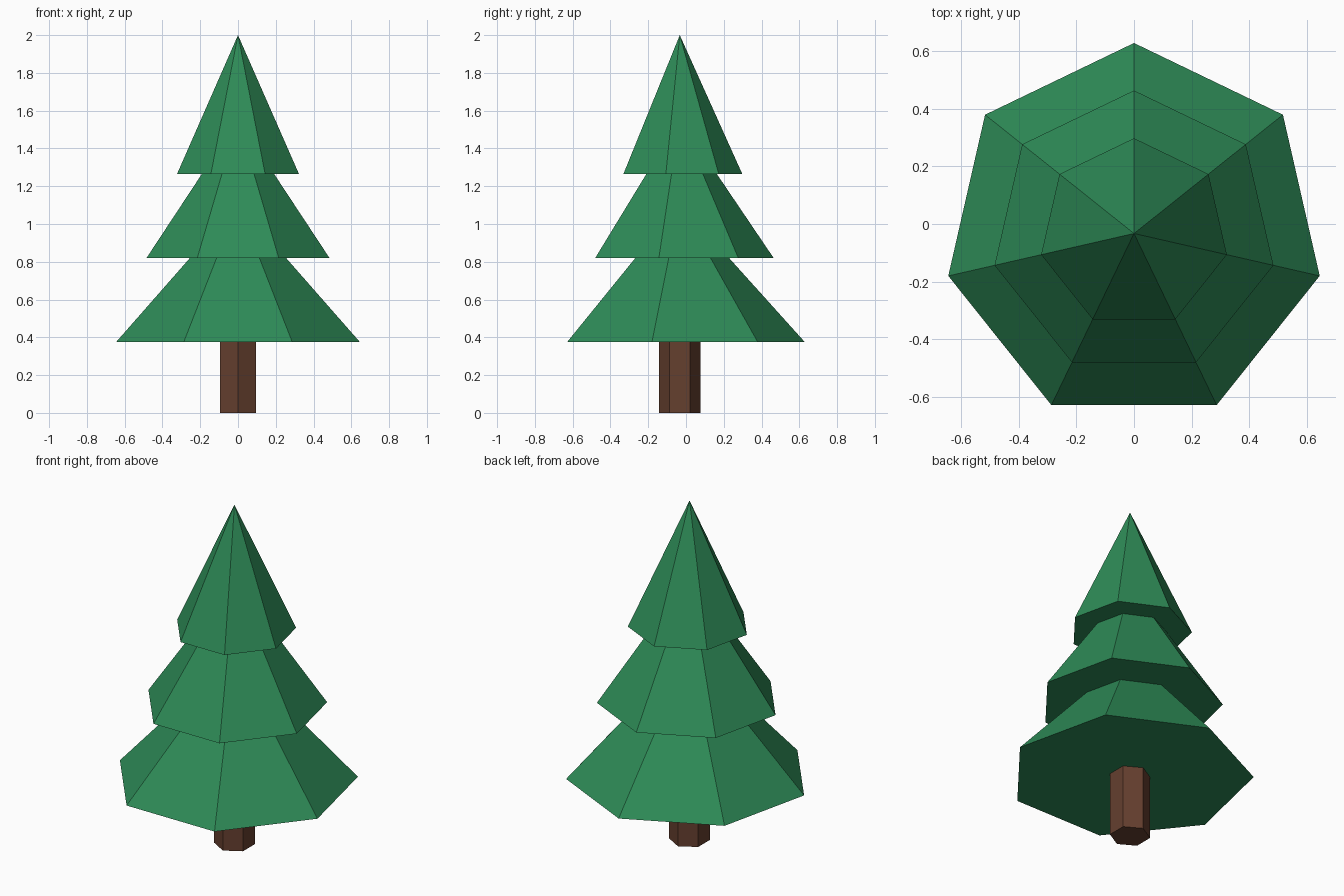
import bpy
import bmesh
from mathutils import Matrix

AXIS_Y = -0.033       # the odd-sided outline puts the tree's axis behind centre
TIER_HEIGHT = 0.735

cube = bpy.data.objects.get("Cube")
if cube:
    bpy.data.objects.remove(cube, do_unlink=True)


def make_material(name, rgb):
    mat = bpy.data.materials.new(name)
    mat.use_nodes = True
    mat.diffuse_color = (*rgb, 1)
    mat.node_tree.nodes["Principled BSDF"].inputs["Base Color"].default_value = (*rgb, 1)
    return mat


def add_cone(name, sides, base_radius, top_radius, bottom, height, mat):
    """Closed flat-shaded cone or prism with one corner pointing to the back."""
    bm = bmesh.new()
    bmesh.ops.create_cone(
        bm, cap_ends=True, segments=sides, radius1=base_radius,
        radius2=top_radius, depth=height,
        matrix=Matrix.Translation((0, 0, height / 2)))
    bmesh.ops.remove_doubles(bm, verts=bm.verts, dist=0.0001)
    bmesh.ops.recalc_face_normals(bm, faces=bm.faces)
    mesh = bpy.data.meshes.new(name)
    bm.to_mesh(mesh)
    bm.free()
    mesh.materials.append(mat)
    obj = bpy.data.objects.new(name, mesh)
    obj.location = (0, AXIS_Y, bottom)
    bpy.context.collection.objects.link(obj)
    return obj


green = make_material("foliage_green", (0.027, 0.258, 0.095))
brown = make_material("bark_brown", (0.13, 0.05, 0.028))

# Six-sided trunk
add_cone("trunk", 6, 0.109, 0.109, 0, 0.40, brown)

# Three overlapping seven-sided foliage tiers
tiers = [("lower_foliage", 0.662, 0.375),
         ("middle_foliage", 0.497, 0.82),
         ("upper_foliage", 0.331, 1.265)]
for name, radius, bottom in tiers:
    add_cone(name, 7, radius, 0, bottom, TIER_HEIGHT, green)
